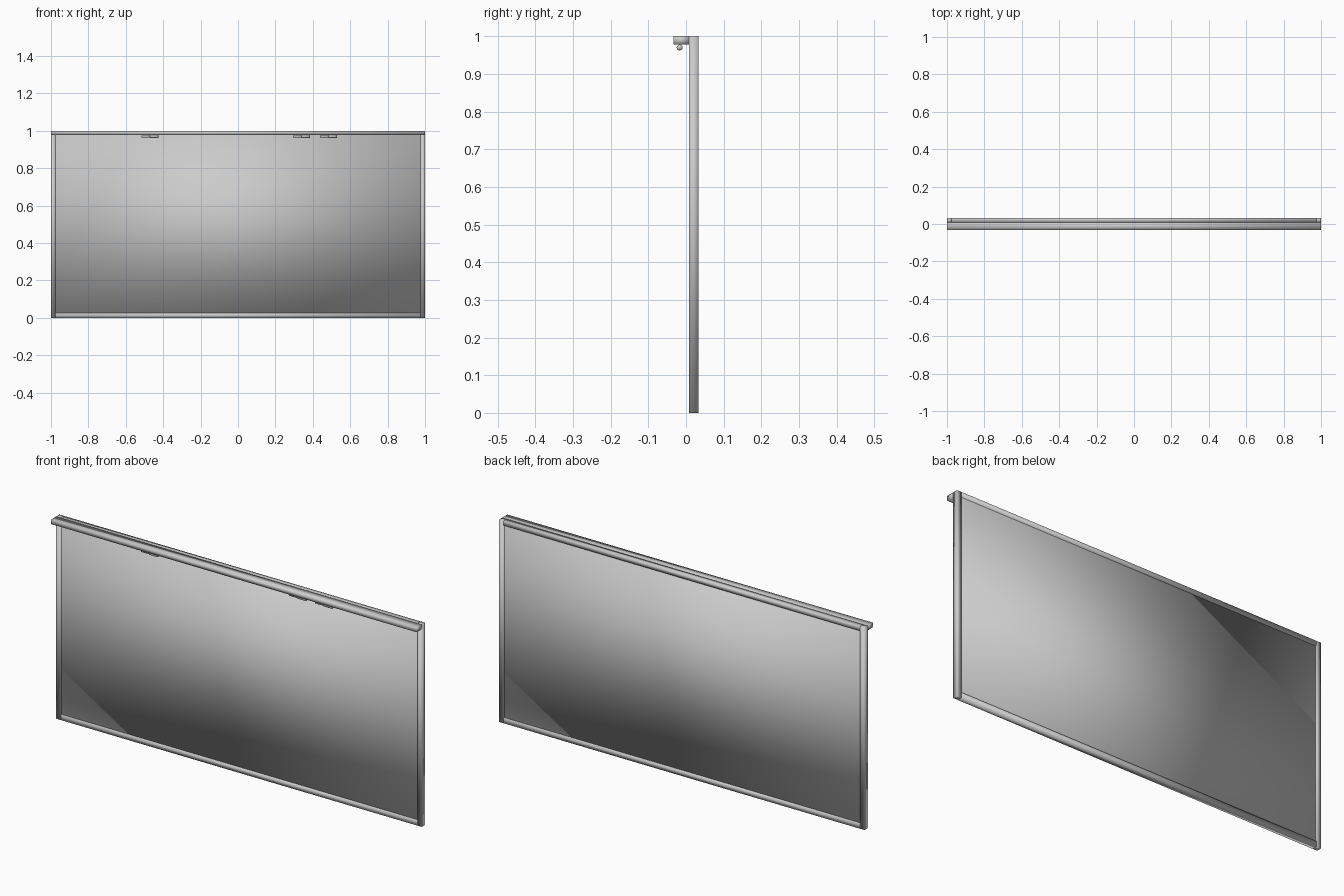
import bpy
import bmesh
from math import pi
from mathutils import Matrix

cube = bpy.data.objects.get("Cube")
if cube:
    bpy.data.objects.remove(cube, do_unlink=True)

grey = bpy.data.materials.new("plain grey")
grey.use_nodes = True
GREY = (0.6, 0.6, 0.6, 1)
grey.diffuse_color = GREY
grey.node_tree.nodes["Principled BSDF"].inputs["Base Color"].default_value = GREY


def finish(name, bm):
    """Turn a bmesh into a softly shaded object."""
    mesh = bpy.data.meshes.new(name)
    for face in bm.faces:
        face.smooth = True
    bm.to_mesh(mesh)
    bm.free()
    mesh.materials.append(grey)
    obj = bpy.data.objects.new(name, mesh)
    bpy.context.collection.objects.link(obj)
    return obj


def box(name, x, y, z):
    """Box given by its (low, high) range on each axis."""
    bm = bmesh.new()
    bmesh.ops.create_cube(bm, size=1)
    for v in bm.verts:
        v.co = [(lo + hi) / 2 + c * (hi - lo) for c, (lo, hi) in zip(v.co, (x, y, z))]
    return finish(name, bm)


def pen(name, x):
    """Slim barrel with a slightly wider cap, lying along x."""
    bm = bmesh.new()
    for radius, start, end in ((0.006, -0.045, 0.01), (0.008, 0.0, 0.045)):
        place = Matrix.Translation((x + (start + end) / 2, -0.017, 0.97))
        bmesh.ops.create_cone(bm, cap_ends=True, segments=12,
                              radius1=radius, radius2=radius, depth=end - start,
                              matrix=place @ Matrix.Rotation(pi / 2, 4, "Y"))
    return finish(name, bm)


FRAME_Y = (0.008, 0.033)
INNER = 0.975

# Writing surface, recessed in the frame
box("board_panel", (-INNER, INNER), (0.014, 0.027), (0.02, 0.982))

# Frame
box("right_post", (-1, -INNER), FRAME_Y, (0, 1))
box("left_post", (INNER, 1), FRAME_Y, (0, 1))
box("bottom_rail", (-INNER, INNER), FRAME_Y, (0, 0.026))
box("top_rail", (-INNER, INNER), FRAME_Y, (0.978, 1))

# Full-width ledge along the top front, with pens under it
box("ledge", (-1, 1), (-0.033, 0.008), (0.978, 1))
for i, x in enumerate((-0.47, 0.34, 0.483)):
    pen(f"pen_{i + 1}", x)
